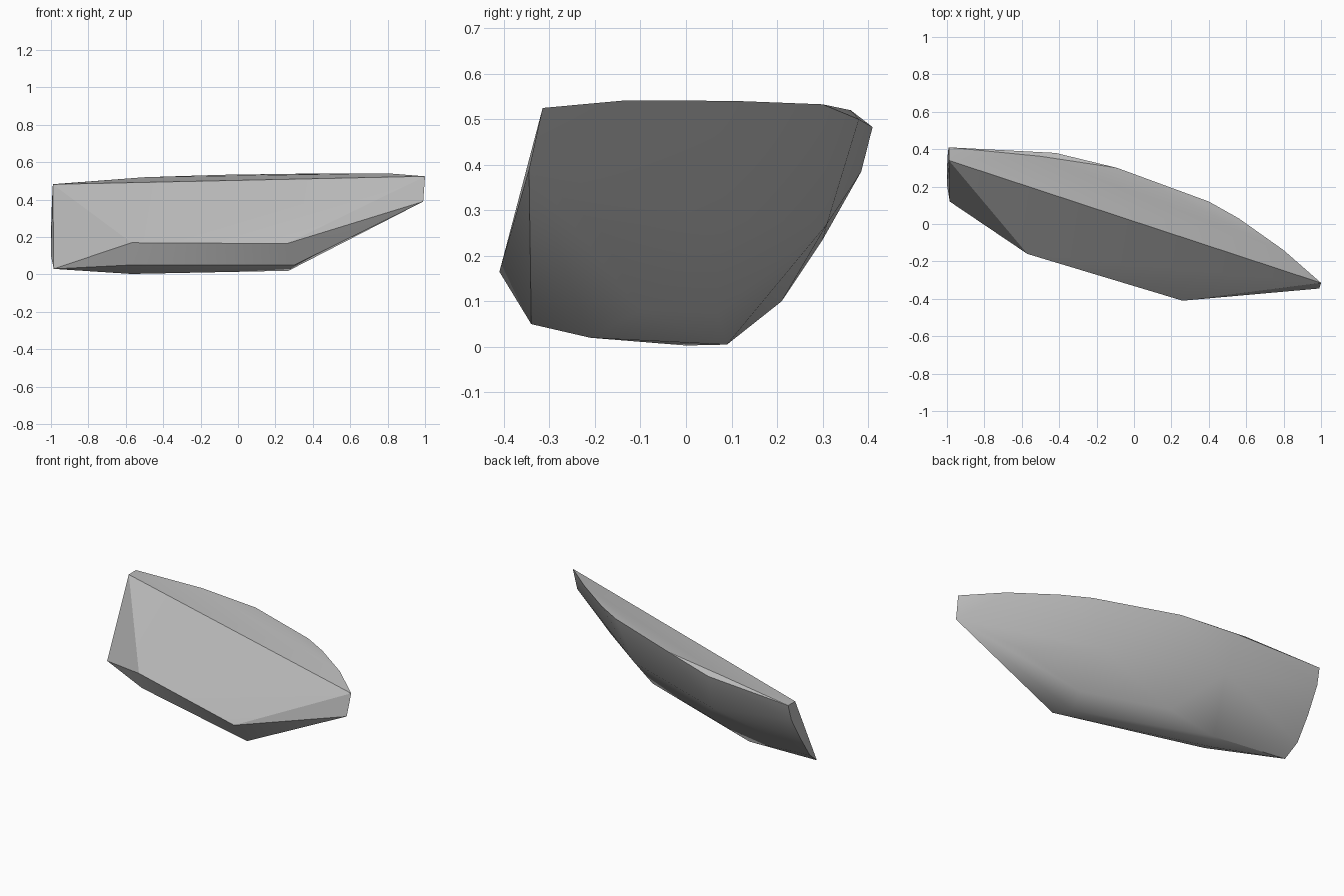
import bpy, bmesh, math

cube = bpy.data.objects.get("Cube")
if cube:
    bpy.data.objects.remove(cube, do_unlink=True)

stone = bpy.data.materials.new("stone_grey")
stone.use_nodes = True
grey = (0.5, 0.5, 0.5, 1)
stone.diffuse_color = grey
stone.node_tree.nodes["Principled BSDF"].inputs["Base Color"].default_value = grey

# Flat top: curved back rim and the two front corners
top = [(-.99, .41, .483), (-.42, .38, .50), (-.5, .362, .52), (-.09, .30, .533),
       (.4, .12, .54), (.56, .03, .541), (.8, -.14, .541),
       (1, -.315, .525), (-.99, .34, .482)]
# Lower edge of the sloping front face
front = [(-.57, -.16, .17), (.26, -.41, .165), (.99, -.345, .39)]
# Underside corners
base = [(.3, -.34, .05), (.27, -.21, .02), (-.57, 0, .003),
        (-.5, .09, .005), (-.59, -.1, .05)]
# Bowed left-hand end and rounded back
end = [(-.985, .12, .03), (-1, .21, .1), (-1, .30, .235), (-.995, .385, .385)]
back = [(.3, -.1, .08), (.65, -.19, .26), (-.2, .07, .075),
        (-.4, .31, .27), (.3, .08, .28)]

bm = bmesh.new()
for p in top + front + base + end + back:
    bm.verts.new(p)
hull = bmesh.ops.convex_hull(bm, input=bm.verts)
loose = {g for g in hull["geom_interior"] + hull["geom_unused"]
         if isinstance(g, bmesh.types.BMVert)}
bmesh.ops.delete(bm, geom=list(loose), context="VERTS")
bmesh.ops.recalc_face_normals(bm, faces=bm.faces)

mesh = bpy.data.meshes.new("rock_shard")
bm.to_mesh(mesh)
bm.free()
mesh.materials.append(stone)
rock = bpy.data.objects.new("rock_shard", mesh)
bpy.context.collection.objects.link(rock)

# Soft facets with crisp main edges
bpy.context.view_layer.objects.active = rock
rock.select_set(True)
bpy.ops.object.shade_smooth_by_angle(angle=math.radians(30))
